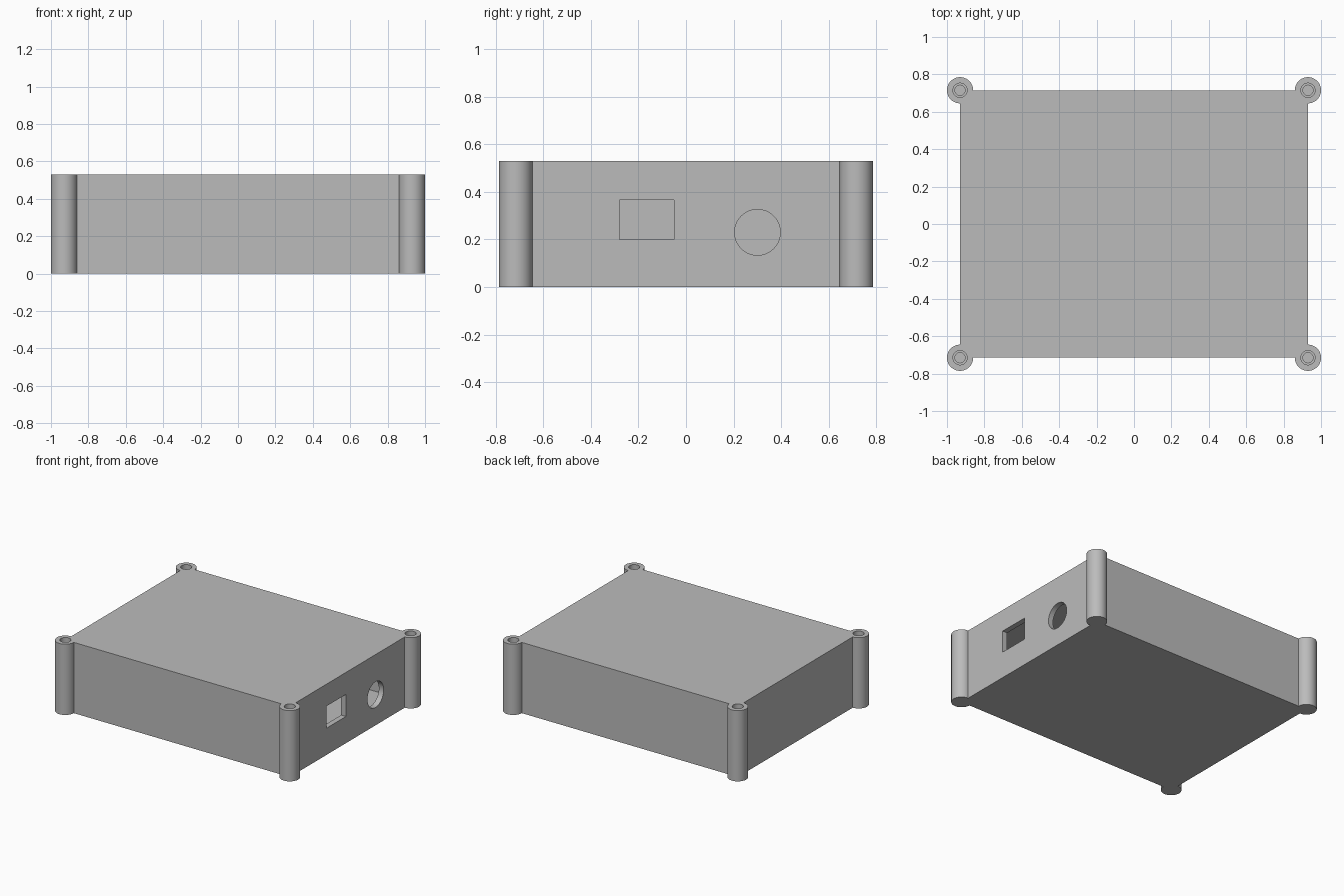
import bpy
import math

if "Cube" in bpy.data.objects:
    bpy.data.objects.remove(bpy.data.objects["Cube"])

HX, HY, H = 0.93, 0.715, 0.53     # half width, half depth, height of the box
WALL = 0.04
POST_R = 0.07

grey = bpy.data.materials.new("light grey plastic")
grey.diffuse_color = (0.5, 0.5, 0.5, 1)
grey.use_nodes = True
grey.node_tree.nodes["Principled BSDF"].inputs["Base Color"].default_value = grey.diffuse_color


def box(name, lo, hi):
    mid = [(a + b) / 2 for a, b in zip(lo, hi)]
    bpy.ops.mesh.primitive_cube_add(size=1, location=mid)
    ob = bpy.context.object
    ob.name = name
    ob.scale = [b - a for a, b in zip(lo, hi)]
    bpy.ops.object.transform_apply(location=True, rotation=True, scale=True)
    ob.data.materials.append(grey)
    return ob


def cylinder(name, r, depth, loc, rot=(0, 0, 0), sides=64):
    bpy.ops.mesh.primitive_cylinder_add(vertices=sides, radius=r, depth=depth,
                                        location=loc, rotation=rot)
    ob = bpy.context.object
    ob.name = name
    bpy.ops.object.transform_apply(location=True, rotation=True, scale=True)
    ob.data.materials.append(grey)
    return ob


def combine(target, tool, operation):
    mod = target.modifiers.new(operation, 'BOOLEAN')
    mod.operation = operation
    mod.solver = 'EXACT'
    mod.object = tool
    bpy.context.view_layer.objects.active = target
    bpy.ops.object.modifier_apply(modifier=mod.name)
    bpy.data.objects.remove(tool, do_unlink=True)


# Hollow box
case = box("enclosure", (-HX, -HY, 0), (HX, HY, H))
combine(case, box("cavity", (-HX + WALL, -HY + WALL, WALL),
                  (HX - WALL, HY - WALL, H - WALL)), 'DIFFERENCE')

# Corner screw posts with stepped blind holes
for sx in (-1, 1):
    for sy in (-1, 1):
        x, y = sx * HX, sy * HY
        combine(case, cylinder("post", POST_R, H, (x, y, H / 2)), 'UNION')
        combine(case, cylinder("screw_head_hole", 0.038, 0.08, (x, y, H), sides=40),
                'DIFFERENCE')
        combine(case, cylinder("screw_hole", 0.027, 0.8, (x, y, H), sides=40),
                'DIFFERENCE')

# Connector openings in the right wall
combine(case, box("rectangular_port", (HX - 0.1, -0.28, 0.20), (HX + 0.1, -0.05, 0.365)),
        'DIFFERENCE')
combine(case, cylinder("round_port", 0.096, 0.2, (HX, 0.30, 0.23),
                       (0, math.pi / 2, 0)), 'DIFFERENCE')

# Smooth round walls, sharp edges
bpy.ops.object.select_all(action='DESELECT')
case.select_set(True)
bpy.context.view_layer.objects.active = case
bpy.ops.object.shade_smooth_by_angle(angle=math.radians(30))
